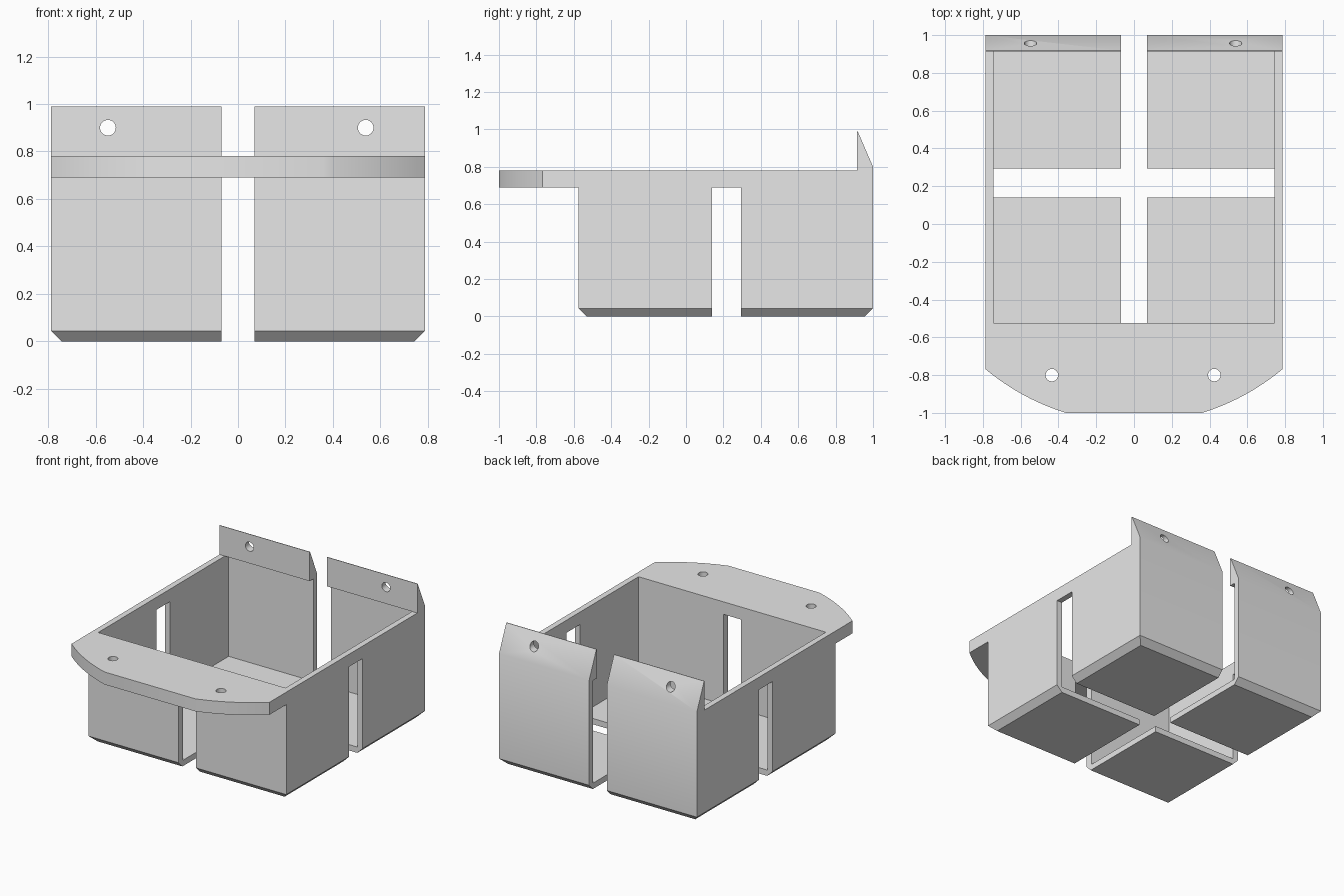
import bpy, bmesh, math
from mathutils import Vector

if "Cube" in bpy.data.objects:
    bpy.data.objects.remove(bpy.data.objects["Cube"], do_unlink=True)

HALF_W, FRONT, BACK = 0.787, -0.575, 1.0
WALL, RIM, UNDER, SLOT = 0.042, 0.78, 0.69, 0.07

grey = bpy.data.materials.new("light grey")
grey.use_nodes = True
grey.diffuse_color = (0.8, 0.8, 0.8, 1)
grey.node_tree.nodes["Principled BSDF"].inputs["Base Color"].default_value = (0.8, 0.8, 0.8, 1)


def add_object(name, bm):
    bmesh.ops.recalc_face_normals(bm, faces=bm.faces)
    mesh = bpy.data.meshes.new(name)
    bm.to_mesh(mesh)
    bm.free()
    mesh.materials.append(grey)
    ob = bpy.data.objects.new(name, mesh)
    bpy.context.collection.objects.link(ob)
    return ob


def prism(name, points, direction):
    """Extrude a flat outline of 3D points along a direction."""
    bm = bmesh.new()
    face = bm.faces.new([bm.verts.new(p) for p in points])
    new = bmesh.ops.extrude_face_region(bm, geom=[face])["geom"]
    verts = [v for v in new if isinstance(v, bmesh.types.BMVert)]
    bmesh.ops.translate(bm, verts=verts, vec=Vector(direction))
    return add_object(name, bm)


def box(name, x, y, z, chamfer=0):
    """Box from ranges, with an optional chamfer round the bottom."""
    bm = bmesh.new()
    bmesh.ops.create_cube(bm, size=1)
    for v in bm.verts:
        v.co = [r[0] if c < 0 else r[1] for c, r in zip(v.co, (x, y, z))]
    if chamfer:
        edges = [e for e in bm.edges if all(v.co.z == z[0] for v in e.verts)]
        bmesh.ops.bevel(bm, geom=edges, offset=chamfer, segments=1, affect='EDGES')
    return add_object(name, bm)


def round_cutter(name, centre, radius, axis):
    """Round prism centred on a point, running along y or z."""
    points = []
    for i in range(32):
        a = math.tau * i / 32
        u, v = radius * math.cos(a), radius * math.sin(a)
        off = (u, v, -0.3) if axis == 'z' else (u, -0.3, v)
        points.append(Vector(centre) + Vector(off))
    return prism(name, points, (0, 0, 0.6) if axis == 'z' else (0, 0.6, 0))


def combine(target, other, operation):
    """Apply a boolean and discard the helper."""
    mod = target.modifiers.new("combine", 'BOOLEAN')
    mod.operation, mod.object, mod.solver = operation, other, 'EXACT'
    graph = bpy.context.evaluated_depsgraph_get()
    mesh = bpy.data.meshes.new_from_object(target.evaluated_get(graph))
    target.modifiers.clear()
    target.data = mesh
    bpy.data.objects.remove(other, do_unlink=True)


# Open tray with a chamfered bottom
tray = box("slotted_tray", (-HALF_W, HALF_W), (FRONT, BACK), (0, RIM), 0.043)

# Front flange with arced corners
radius, centre_y = 1.224, 0.17
a0, a1 = math.asin(0.36 / radius), math.asin(HALF_W / radius)
arc = []
for i in range(13):
    a = a0 + (a1 - a0) * i / 12
    arc.append((radius * math.sin(a), centre_y - radius * math.cos(a)))
shift = -1 - arc[0][1]
right_side = [(x, y + shift) for x, y in arc] + [(HALF_W, FRONT + WALL)]
outline = right_side + [(-x, y) for x, y in reversed(right_side)]
flange = prism("flange", [(x, y, UNDER) for x, y in outline], (0, 0, RIM - UNDER))
combine(tray, flange, 'UNION')

# Hollow interior
inner = HALF_W - WALL
cavity = box("cavity", (-inner, inner), (FRONT + 0.05, BACK - WALL), (WALL, 1.2))
combine(tray, cavity, 'DIFFERENCE')

# Wedge-topped back lip overhanging the cavity
profile = [(BACK, 0.8), (0.918, 0.99), (0.914, 0.99), (0.914, RIM),
           (BACK - WALL, RIM), (BACK - WALL, 0.7), (BACK, 0.7)]
lip = prism("back_lip", [(-HALF_W, y, z) for y, z in profile], (2 * HALF_W, 0, 0))
combine(tray, lip, 'UNION')

# Cross-shaped slots through walls and floor, open at the back
cutters = [
    box("long_slot", (-SLOT, SLOT), (-0.8, 1.2), (-0.2, UNDER)),
    box("back_slot", (-SLOT, SLOT), (0.7, 1.2), (-0.2, 1.2)),
    box("cross_slot", (-1, 1), (0.14, 0.293), (-0.2, UNDER)),
]

# Screw holes in the lip and the flange
for side in (-1, 1):
    cutters.append(round_cutter("lip_hole", (side * 0.543 - 0.005, 0.95, 0.9), 0.033, 'y'))
    cutters.append(round_cutter("flange_hole", (side * 0.43 - 0.005, -0.8, 0.73), 0.033, 'z'))
for cutter in cutters:
    combine(tray, cutter, 'DIFFERENCE')

# Tidy flat regions and shade
bm = bmesh.new()
bm.from_mesh(tray.data)
bmesh.ops.remove_doubles(bm, verts=bm.verts, dist=0.0001)
bmesh.ops.dissolve_limit(bm, angle_limit=math.radians(0.5), verts=bm.verts, edges=bm.edges)
bm.to_mesh(tray.data)
bm.free()
bpy.context.view_layer.objects.active = tray
tray.select_set(True)
bpy.ops.object.shade_smooth_by_angle(angle=math.radians(30))
